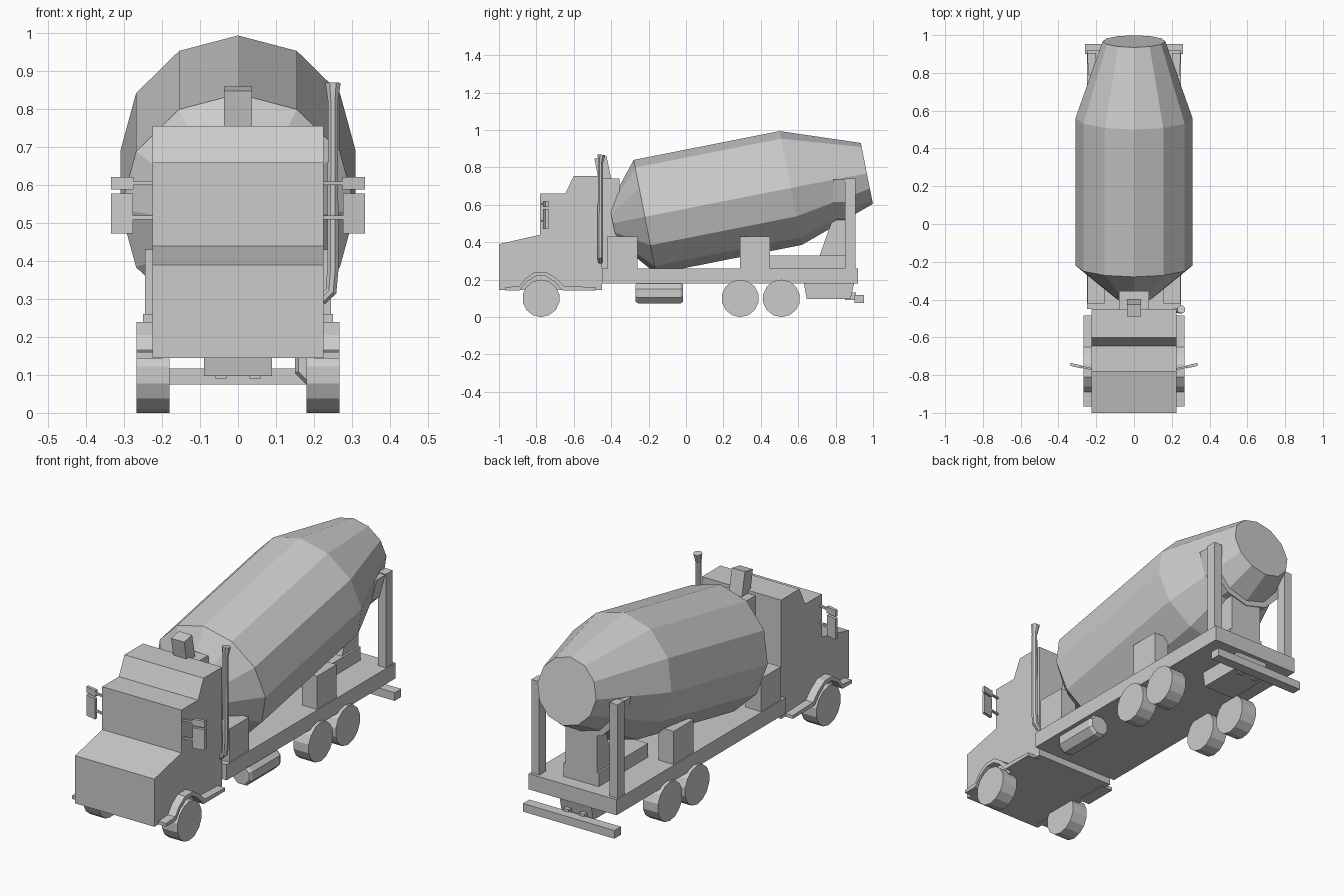
import bpy, bmesh
from math import sin, cos, pi, radians
from mathutils import Vector

if "Cube" in bpy.data.objects:
    bpy.data.objects.remove(bpy.data.objects["Cube"])


def finish(name, bm):
    bmesh.ops.recalc_face_normals(bm, faces=bm.faces)
    me = bpy.data.meshes.new(name)
    bm.to_mesh(me)
    bm.free()
    ob = bpy.data.objects.new(name, me)
    bpy.context.collection.objects.link(ob)
    return ob


def mirror(ob):
    m = ob.modifiers.new("mirror", 'MIRROR')
    m.use_axis[0] = True
    return ob


def loft(name, rings):
    """Skin a list of equal-length point rings and cap both ends."""
    bm = bmesh.new()
    vs = [[bm.verts.new(p) for p in r] for r in rings]
    n = len(rings[0])
    for a, b in zip(vs, vs[1:]):
        for i in range(n):
            j = (i + 1) % n
            bm.faces.new((a[i], a[j], b[j], b[i]))
    bm.faces.new(vs[0][::-1])
    bm.faces.new(vs[-1])
    return finish(name, bm)


def side_profile(name, pts, x0, x1):
    """Extrude a (y, z) outline along x."""
    return loft(name, [[(x, y, z) for y, z in pts] for x in (x0, x1)])


def box(name, x0, x1, y0, y1, z0, z1):
    return side_profile(name, [(y0, z0), (y1, z0), (y1, z1), (y0, z1)], x0, x1)


def circle(c, u, v, r, n, start=0.0):
    c, u, v = Vector(c), Vector(u), Vector(v)
    return [c + r * (cos(start + 2 * pi * i / n) * u + sin(start + 2 * pi * i / n) * v)
            for i in range(n)]


X, Y, Z = (1, 0, 0), (0, 1, 0), (0, 0, 1)

# Cab with stepped hood, windscreen and roof
side_profile("cab", [(-1, .145), (-.45, .145), (-.45, .755), (-.60, .755),
                     (-.645, .66), (-.78, .66), (-.78, .44), (-1, .39)], -.225, .225)

# Chassis deck
box("chassis", -.25, .25, -.45, .92, .18, .26)

# Mixing drum: 12-sided, tilted up to the rear
t = radians(11.15)
up = (0, -sin(t), cos(t))
loft("mixing_drum", [circle((0, y, z), X, up, r, 12) for y, z, r in
                     ((-.391, .502, .10), (-.22, .536, .31), (.56, .69, .31), (.967, .768, .166))])

# Drum supports on the deck
box("front_pedestal", -.08, .08, -.449, -.355, .25, .74)
mirror(box("front_block", .155, .245, -.42, -.26, .25, .43))
mirror(box("middle_block", .16, .245, .29, .45, .25, .43))
box("rear_beam", -.1, .1, .45, .85, .25, .33)
side_profile("rear_pedestal", [(.715, .33), (.85, .33), (.85, .60), (.80, .60), (.775, .50)], -.09, .09)
mirror(box("rear_post", .20, .245, .85, .905, .25, .74))
cradle = [(.24 * cos(a), .735 + .24 * sin(a)) for a in [pi + pi * i / 6 for i in range(7)]]
loft("rear_cradle", [[(x, y, z) for x, z in cradle] for y in (.785, .855)])

# Leaning intake behind the roof
side_profile("roof_intake", [(-.465, .72), (-.40, .74), (-.425, .86), (-.49, .848)], -.037, .037)

# Wheels
for label, y in (("front", -.775), ("middle", .29), ("rear", .51)):
    mirror(loft(label + "_wheel", [circle((x, y, .1), Y, Z, .1, 14, pi / 14) for x in (.18, .267)]))

# Front fenders: thin strip arching over the wheel
outer = [(-.965, .16), (-.89, .165), (-.86, .205), (-.81, .24), (-.745, .24),
         (-.69, .205), (-.65, .165), (-.485, .16)]
inner = [(-.485, .143), (-.66, .143), (-.705, .19), (-.75, .22), (-.80, .22),
         (-.85, .19), (-.89, .143), (-.965, .143)]
mirror(side_profile("front_fender", outer + inner, .20, .267))

# Side tank, right side only
loft("side_tank", [circle((.205, y, .128), X, Z, r, 8, pi / 8) for y, r in
                   ((-.27, .05), (-.255, .06), (-.03, .06), (-.015, .05))])

# Rear underframe and bumper
side_profile("rear_underframe", [(.63, .185), (.90, .185), (.88, .097), (.645, .097)], -.09, .09)
mirror(box("bumper_bracket", .03, .06, .85, .91, .09, .13))
box("rear_bumper", -.26, .26, .90, .952, .075, .117)

# Mirrors on arms, swept slightly back
def swept(name, x0, x1, z0, z1, d):
    def y(x):
        return -.768 + (x - .225) * .22
    return mirror(loft(name, [[(x, y(x) - d, z0), (x, y(x) + d, z0),
                               (x, y(x) + d, z1), (x, y(x) - d, z1)] for x in (x0, x1)]))


swept("upper_mirror", .275, .335, .588, .621, .008)
swept("lower_mirror", .277, .335, .472, .578, .008)
swept("upper_mirror_arm", .22, .28, .60, .61, .005)
swept("lower_mirror_arm", .22, .28, .51, .52, .005)

# Exhaust stack, right side only
path = [(.22, -.458, .295, .014), (.245, -.458, .32, .016), (.25, -.458, .38, .016),
        (.25, -.458, .82, .014), (.25, -.452, .868, .022)]
rings = []
for i, (x, y, z, r) in enumerate(path):
    a, b = Vector(path[max(i - 1, 0)][:3]), Vector(path[min(i + 1, 4)][:3])
    d = (b - a).normalized()
    v = d.cross(Vector(X).lerp(Vector(Z), .0)).normalized()
    rings.append(circle((x, y, z), v.cross(d), v, r, 8, pi / 8))
loft("exhaust_stack", rings)
